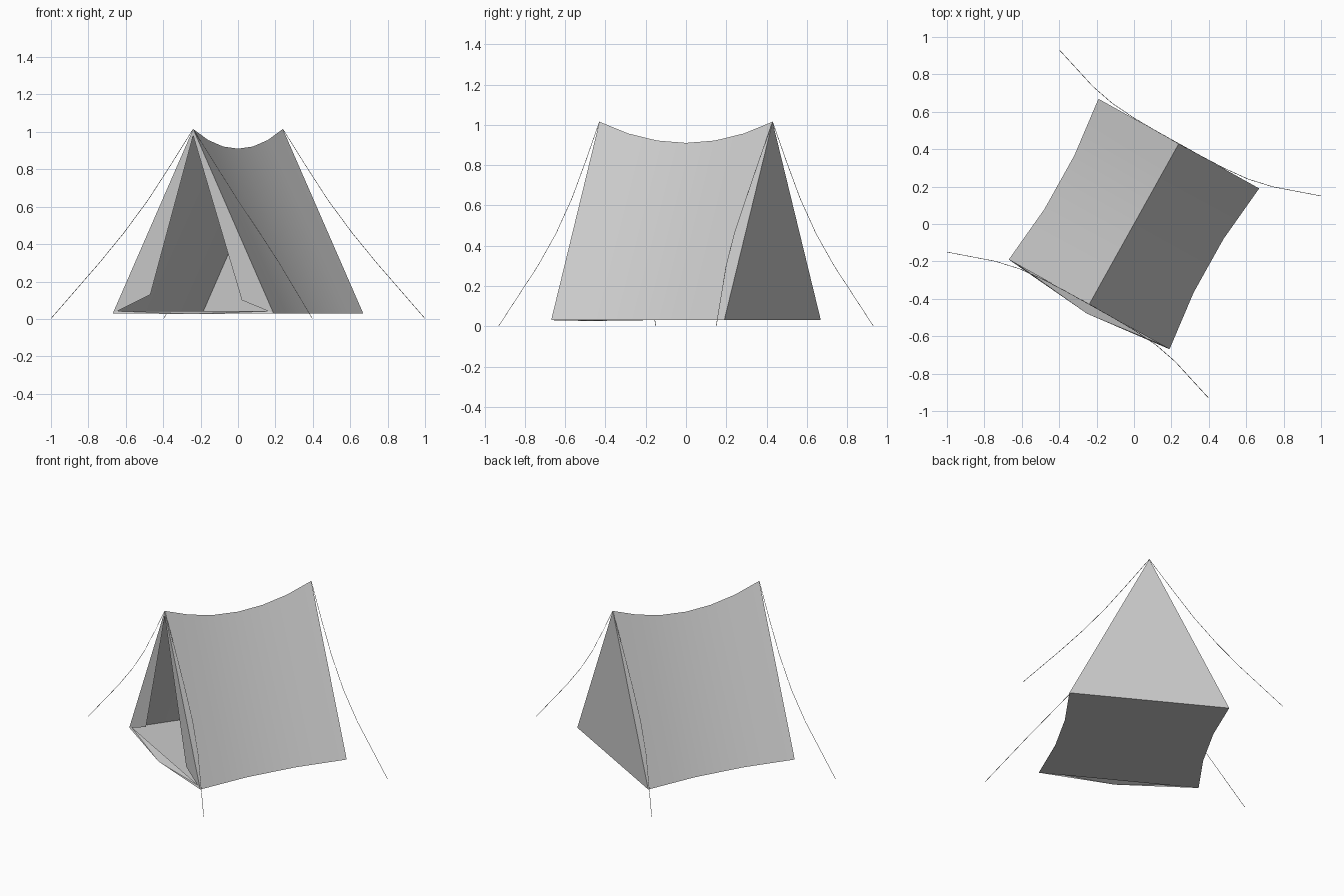
import bpy
import math

cube = bpy.data.objects.get("Cube")
if cube:
    bpy.data.objects.remove(cube, do_unlink=True)

TURN = math.radians(-29.15)   # tent is turned on its plot
HALF = 0.492                  # half of the square footprint
BASE, PEAK, SAG = 0.03, 1.015, 0.105
STEPS = 6

# One plain grey for canvas and ropes
grey = bpy.data.materials.new("light grey canvas")
grey.use_nodes = True
grey.diffuse_color = (0.6, 0.6, 0.6, 1.0)
bsdf = grey.node_tree.nodes["Principled BSDF"]
bsdf.inputs["Base Color"].default_value = grey.diffuse_color
bsdf.inputs["Roughness"].default_value = 0.9


def make_panel(name, verts, faces, smooth=False):
    mesh = bpy.data.meshes.new(name)
    mesh.from_pydata(verts, [], faces)
    mesh.materials.append(grey)
    obj = bpy.data.objects.new(name, mesh)
    obj.rotation_euler.z = TURN
    bpy.context.collection.objects.link(obj)
    for poly in mesh.polygons:
        poly.use_smooth = smooth


def hem(t):
    """Half width of the base, drawn inward between the corners."""
    return HALF - 0.035 * min(1.0, (1 - abs(t)) * 1.5)


def ridge(t):
    return PEAK - SAG * (1 - t * t)


stations = [2 * i / STEPS - 1 for i in range(STEPS + 1)]
strip = [(2 * i, 2 * i + 1, 2 * i + 3, 2 * i + 2) for i in range(STEPS)]

# Sloping sides hung from the sagging ridge
for side, label in ((1, "left"), (-1, "right")):
    verts = []
    for t in stations:
        verts.append((0, t * HALF, ridge(t)))
        verts.append((side * hem(t), t * HALF, BASE))
    faces = strip if side > 0 else [f[::-1] for f in strip]
    make_panel(label + "_roof_side", verts, faces, smooth=True)

# Closed back wall
make_panel("back_wall",
           [(HALF, HALF, BASE), (-HALF, HALF, BASE), (0, HALF, PEAK)],
           [(0, 1, 2)])

# Front door flaps, each open from the peak down to its lower fold
for side, label, fold in ((1, "left", (0.298, 0.10)), (-1, "right", (0.262, 0.13))):
    outline = [(0, PEAK), (0, 0.98), fold, (0.47, 0.042), (HALF, BASE)]
    verts = [(side * u, -HALF, z) for u, z in outline]
    faces = [(0, 1, 2), (0, 2, 4), (2, 3, 4)]
    if side < 0:
        faces = [f[::-1] for f in faces]
    make_panel(label + "_door_flap", verts, faces)

# Groundsheet
floor = []
for t in stations:
    floor += [(-hem(t), t * HALF, BASE), (hem(t), t * HALF, BASE)]
make_panel("groundsheet", floor, strip)

# Low door sill sloping out to a point in front of the doorway
make_panel("door_sill",
           [(-HALF, -HALF, BASE), (0.015, -0.541, 0.026), (HALF, -HALF, BASE),
            (0.47, -0.488, 0.042), (-0.47, -0.488, 0.042)],
           [(0, 1, 4), (1, 3, 4), (1, 2, 3)])

# Slack guy ropes from both peaks
path = [(0, HALF, PEAK), (0.14, 0.492, 0.82), (0.275, 0.495, 0.635),
        (0.416, 0.507, 0.46), (0.55, 0.535, 0.30), (0.80, 0.618, 0.002)]
for end, where in ((-1, "front"), (1, "back")):
    for side, label in ((1, "left"), (-1, "right")):
        curve = bpy.data.curves.new(where + "_" + label + "_rope", "CURVE")
        curve.dimensions = "3D"
        curve.bevel_depth = 0.0015
        curve.bevel_resolution = 0
        curve.use_fill_caps = True
        spline = curve.splines.new("POLY")
        spline.points.add(len(path) - 1)
        for point, (u, v, z) in zip(spline.points, path):
            point.co = (side * u, end * v, z, 1)
        curve.materials.append(grey)
        rope = bpy.data.objects.new(curve.name, curve)
        rope.rotation_euler.z = TURN
        bpy.context.collection.objects.link(rope)
